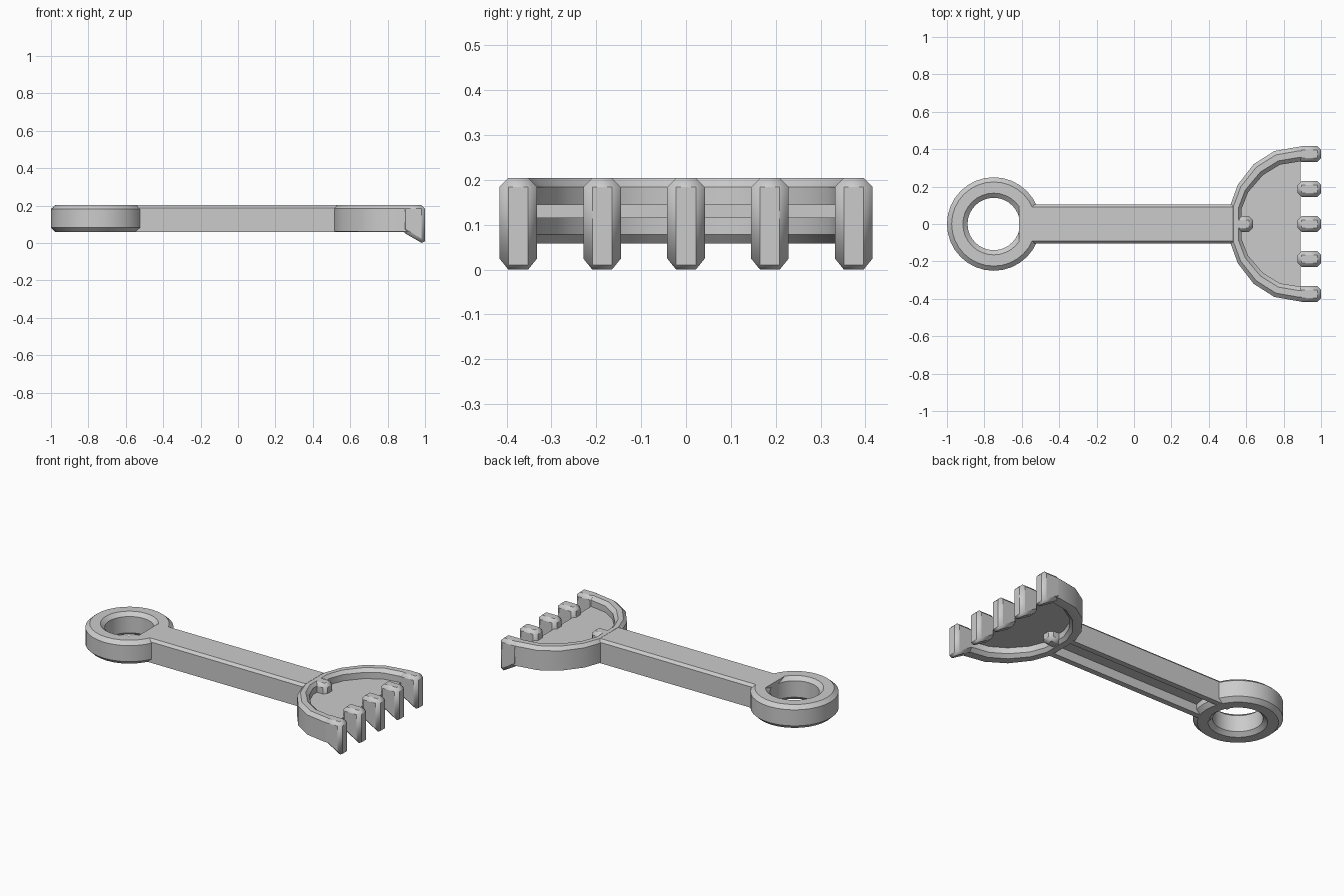
import bpy, bmesh, math

if "Cube" in bpy.data.objects:
    bpy.data.objects.remove(bpy.data.objects["Cube"])

BOTTOM, TOP = 0.058, 0.204

mat = bpy.data.materials.new("light grey plastic")
mat.use_nodes = True
grey = (0.6, 0.6, 0.6, 1)
mat.diffuse_color = grey
mat.node_tree.nodes["Principled BSDF"].inputs["Base Color"].default_value = grey


def finish(name, bm, bevel=0.0):
    bmesh.ops.recalc_face_normals(bm, faces=bm.faces)
    mesh = bpy.data.meshes.new(name)
    bm.to_mesh(mesh)
    bm.free()
    obj = bpy.data.objects.new(name, mesh)
    bpy.context.collection.objects.link(obj)
    mesh.materials.append(mat)
    bpy.ops.object.select_all(action="DESELECT")
    obj.select_set(True)
    bpy.context.view_layer.objects.active = obj
    bpy.ops.object.shade_smooth_by_angle(angle=math.radians(30))
    if bevel:
        mod = obj.modifiers.new("chamfer", "BEVEL")
        mod.width = bevel
        mod.segments = 1
        mod.limit_method = "ANGLE"
        mod.angle_limit = math.radians(30)
    return obj


def prism(name, start, offset, bevel=0.0):
    """Extrude a closed outline of 3D points by an offset."""
    bm = bmesh.new()
    face = bm.faces.new([bm.verts.new(p) for p in start])
    new = bmesh.ops.extrude_face_region(bm, geom=[face])["geom"]
    moved = [v for v in new if isinstance(v, bmesh.types.BMVert)]
    bmesh.ops.translate(bm, verts=moved, vec=offset)
    return finish(name, bm, bevel)


# Finger ring: chamfered section spun round a vertical axis
section = [(0.14, 0.08), (0.165, BOTTOM), (0.225, BOTTOM), (0.25, 0.082),
           (0.25, 0.182), (0.225, TOP), (0.165, TOP), (0.14, 0.182)]
bm = bmesh.new()
steps = 32
loops = [[bm.verts.new((-0.75 + r * math.cos(a), r * math.sin(a), z)) for r, z in section]
         for a in (math.tau * i / steps for i in range(steps))]
for i in range(steps):
    a, b = loops[i], loops[(i + 1) % steps]
    for j in range(len(section)):
        k = (j + 1) % len(section)
        bm.faces.new((a[j], b[j], b[k], a[k]))
finish("finger_ring", bm)

# Handle: channel open underneath, chamfered along the top
half = [(0.105, BOTTOM), (0.105, 0.188), (0.09, TOP)]
inner = [(0.07, 0.115), (0.07, BOTTOM)]
outline = half + [(-y, z) for y, z in reversed(half)]
outline += [(-y, z) for y, z in reversed(inner)] + inner
prism("handle", [(-0.615, y, z) for y, z in outline], (1.145, 0, 0))

# Curved rim of the rake head, swept from one end of the arc to the other
outer = [(0.97, 0.415), (0.88, 0.413), (0.75, 0.39), (0.64, 0.32), (0.555, 0.21), (0.515, 0.1)]
inside = [(0.97, 0.335), (0.89, 0.335), (0.78, 0.317), (0.69, 0.262), (0.61, 0.17), (0.575, 0.08)]
full_outer = outer + [(x, -y) for x, y in reversed(outer)]
full_inside = inside + [(x, -y) for x, y in reversed(inside)]
bm = bmesh.new()
rings = []
for (ox, oy), (ix, iy) in zip(full_outer, full_inside):
    def at(t, z):
        return bm.verts.new((ox + (ix - ox) * t, oy + (iy - oy) * t, z))
    rings.append([at(0, BOTTOM + 0.003), at(0.25, BOTTOM), at(0.72, BOTTOM), at(1, 0.078),
                  at(1, 0.184), at(0.72, TOP), at(0.28, TOP), at(0, 0.184)])
for a, b in zip(rings, rings[1:]):
    for j in range(8):
        k = (j + 1) % 8
        bm.faces.new((a[j], b[j], b[k], a[k]))
bm.faces.new(rings[0])
bm.faces.new(rings[-1])
finish("curved_rim", bm)

# Thin web that fills the head, cut straight in front of the teeth
web = [(x - 0.02, y * 1.04) for x, y in full_inside[1:-1]]
web[0], web[-1] = (0.89, 0.36), (0.89, -0.36)
prism("head_web", [(x, y, 0.115) for x, y in web], (0, 0, 0.03))

# Five teeth along the open edge, pointed downwards
profile = [(0.875, 0.062), (1.0, -0.01), (1.0, TOP), (0.875, TOP)]
for i in range(5):
    y = -0.374 + i * 0.187
    prism(f"tooth_{i + 1}", [(x, y - 0.042, z) for x, z in profile], (0, 0.084, 0), 0.02)

# Small stub inside the head, in line with the handle
stub = [(0.53, BOTTOM + 0.004), (0.635, BOTTOM + 0.004), (0.635, TOP), (0.53, TOP)]
prism("centre_stub", [(x, -0.042, z) for x, z in stub], (0, 0.084, 0), 0.02)
